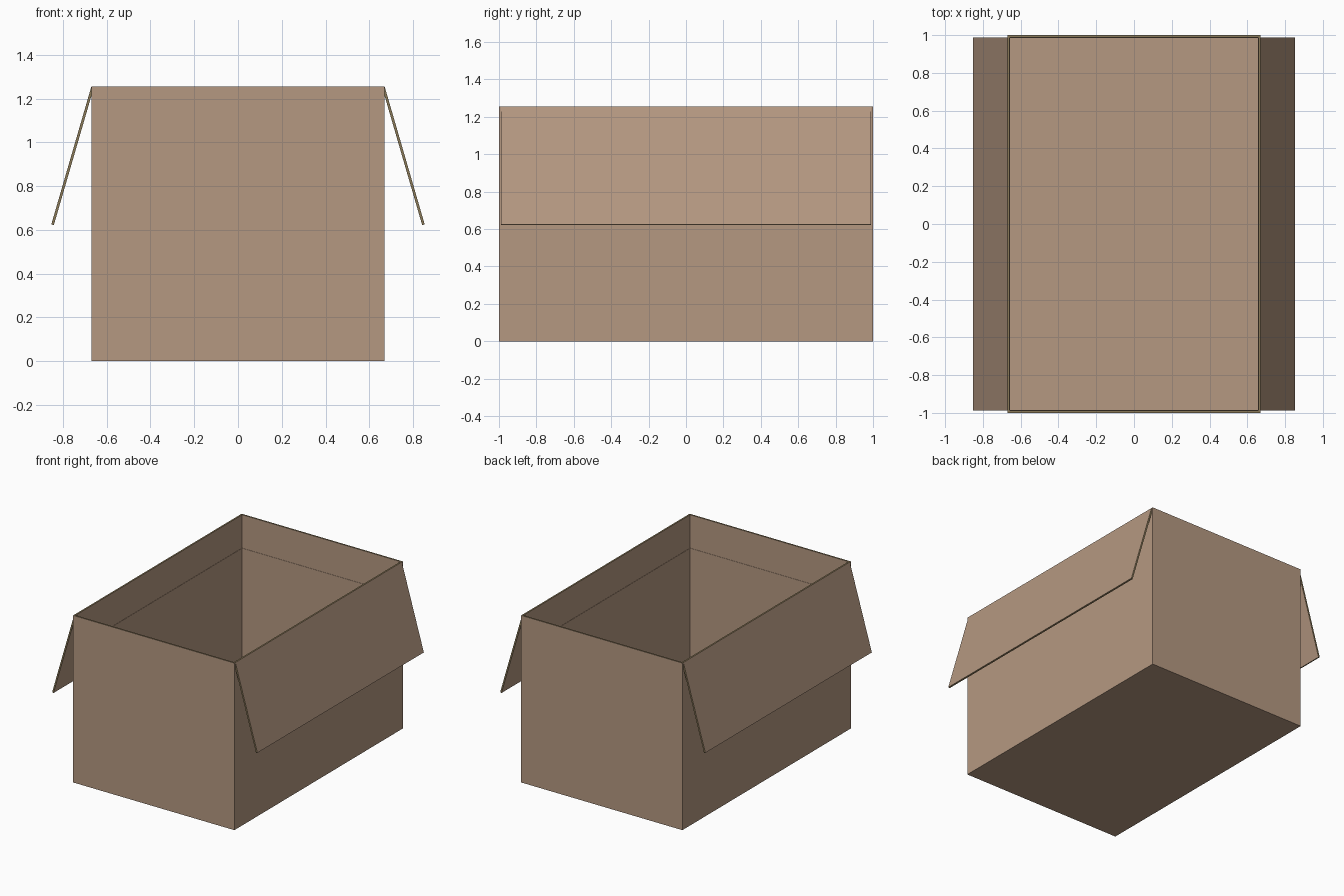
import bpy, bmesh
from mathutils import Vector

if "Cube" in bpy.data.objects:
    bpy.data.objects.remove(bpy.data.objects["Cube"])


def material(name, rgb):
    m = bpy.data.materials.new(name)
    m.diffuse_color = (*rgb, 1)
    m.use_nodes = True
    m.node_tree.nodes["Principled BSDF"].inputs["Base Color"].default_value = m.diffuse_color
    return m


KRAFT = material("kraft cardboard", (0.46, 0.315, 0.22))
EDGE = material("cut cardboard edge", (0.25, 0.19, 0.095))
X, Y, H, T = 0.67, 1.0, 1.255, 0.012


def finish(name, bm, is_edge):
    bmesh.ops.recalc_face_normals(bm, faces=bm.faces)
    for f in bm.faces:
        f.material_index = int(is_edge(f))
    mesh = bpy.data.meshes.new(name)
    bm.to_mesh(mesh)
    bm.free()
    mesh.materials.append(KRAFT)
    mesh.materials.append(EDGE)
    ob = bpy.data.objects.new(name, mesh)
    bpy.context.collection.objects.link(ob)


# Open box: one shell lofted through rectangular rings, outside up then inside down
bm = bmesh.new()
rings = []
for inset, z in [(0, 0), (0, H), (T, H), (T, 1.005), (T + 0.002, 1.005), (T + 0.002, T)]:
    x, y = X - inset, Y - inset
    rings.append([bm.verts.new((a * x, b * y, z))
                  for a, b in ((-1, -1), (1, -1), (1, 1), (-1, 1))])
for lo, hi in zip(rings, rings[1:]):
    for i in range(4):
        j = (i + 1) % 4
        bm.faces.new((lo[i], lo[j], hi[j], hi[i]))
bm.faces.new(rings[0])
bm.faces.new(rings[-1])
finish("box_body", bm, lambda f: f.normal.z > 0.9 and f.calc_center_median().z > 1.2)

# Long side flaps folded outward and hanging down
for name, s in (("left_flap", -1), ("right_flap", 1)):
    hinge, tip = Vector((X, 0, H)), Vector((0.853, 0, 0.625))
    d = (tip - hinge).normalized()
    n = Vector((-d.z, 0, d.x)) * T
    n = n if n.x < 0 else -n
    section = [hinge, tip, tip + n, hinge + d * 0.04 + n]
    bm = bmesh.new()
    ends = [[bm.verts.new((s * p.x, y, p.z)) for p in section] for y in (-0.988, 0.988)]
    for i in range(4):
        j = (i + 1) % 4
        bm.faces.new((ends[0][i], ends[0][j], ends[1][j], ends[1][i]))
    for e in ends:
        bm.faces.new(e)
    finish(name, bm, lambda f: abs(f.normal.y) > 0.9 or f.normal.z < -0.8)
